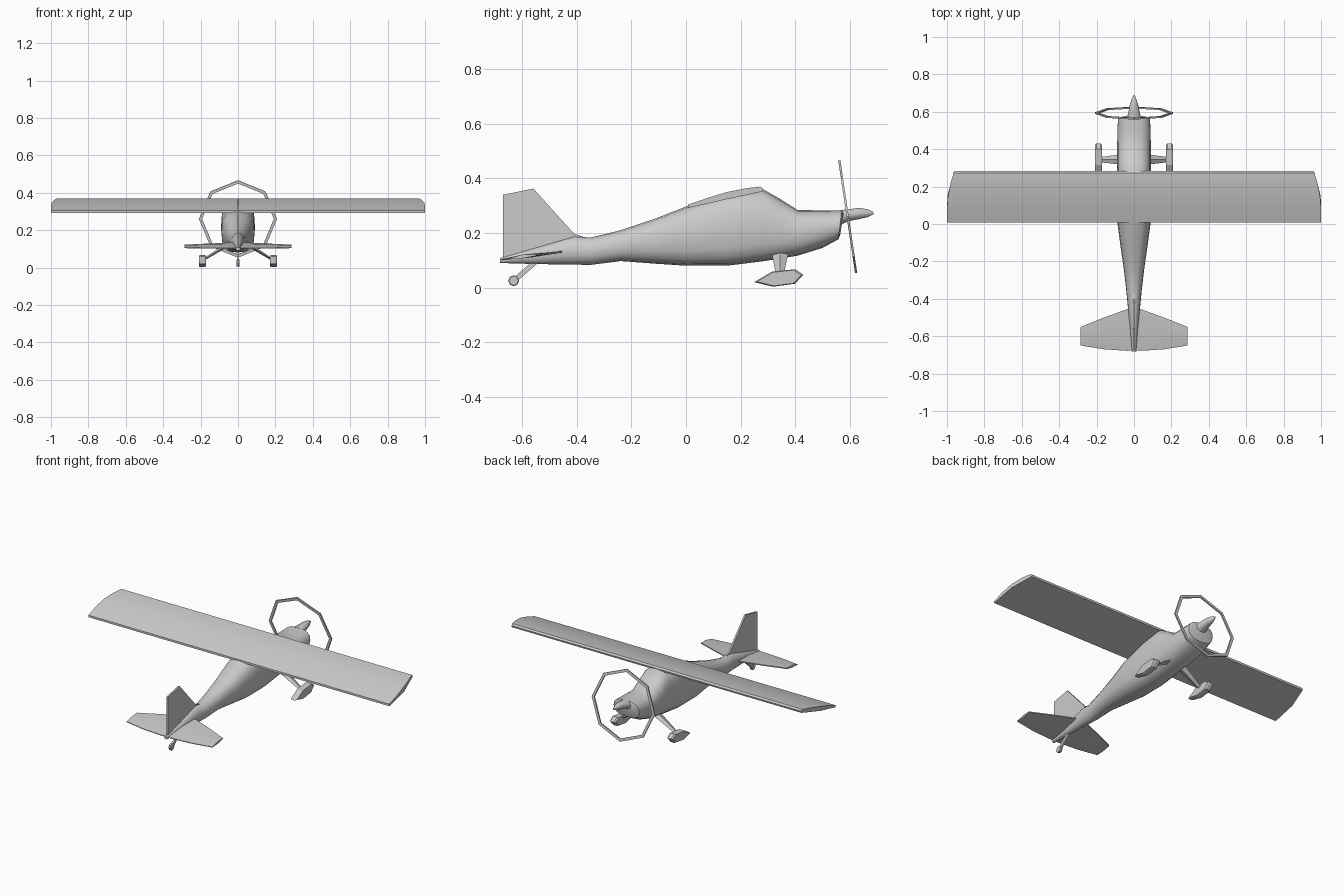
import bpy, bmesh
from math import sin, cos, pi, copysign, radians
from mathutils import Vector, Matrix

if "Cube" in bpy.data.objects:
    bpy.data.objects.remove(bpy.data.objects["Cube"])


def make(name, rings, smooth=None, mirror=False, closed=False):
    """Loft a list of equal-length vertex rings, capping the ends unless closed."""
    bm = bmesh.new()
    vs = [[bm.verts.new(p) for p in r] for r in rings]
    n = len(rings[0])
    pairs = list(zip(vs, vs[1:])) + ([(vs[-1], vs[0])] if closed else [])
    for a, b in pairs:
        for i in range(n):
            j = (i + 1) % n
            bm.faces.new((a[i], a[j], b[j], b[i]))
    if not closed:
        bm.faces.new(vs[0])
        bm.faces.new(vs[-1])
    bmesh.ops.recalc_face_normals(bm, faces=bm.faces)
    me = bpy.data.meshes.new(name)
    bm.to_mesh(me)
    bm.free()
    ob = bpy.data.objects.new(name, me)
    bpy.context.collection.objects.link(ob)
    if mirror:
        ob.modifiers.new("mirror", "MIRROR").use_mirror_merge = False
    if smooth:
        bpy.ops.object.select_all(action='DESELECT')
        ob.select_set(True)
        bpy.context.view_layer.objects.active = ob
        bpy.ops.object.shade_smooth_by_angle(angle=radians(smooth))
    return ob


def section(y, lo, hi, w, e=2.0, n=16, slant=0.0):
    """Superellipse cross-section in the xz plane, optionally leaning with height."""
    pts = []
    for i in range(n):
        a = 2 * pi * i / n
        c, s = cos(a), sin(a)
        x = w * copysign(abs(c) ** (2 / e), c)
        z = copysign(abs(s) ** (2 / e), s)
        pts.append((x, y + slant * z, (lo + hi) / 2 + z * (hi - lo) / 2))
    return pts


def plate(name, profile, x, t, smooth=None, mirror=False, edge=1.0):
    """Slab from a (y, z) outline; edge < 1 shrinks the outer faces."""
    cy = sum(p[0] for p in profile) / len(profile)
    cz = sum(p[1] for p in profile) / len(profile)
    rings = []
    for dx, k in ((-t, edge), (-t * .6, 1), (t * .6, 1), (t, edge)):
        rings.append([(x + dx, cy + (y - cy) * k, cz + (z - cz) * k) for y, z in profile])
    return make(name, rings, smooth, mirror)


# Fuselage: y, bottom, top, half width, squareness, slant
body = [(-.683, .09, .108, .012, 2, 0), (-.55, .086, .147, .023, 2, 0),
        (-.41, .084, .188, .036, 2, 0), (-.35, .083, .183, .042, 2, 0),
        (-.24, .097, .21, .055, 2.2, 0), (-.12, .088, .25, .072, 2.4, 0),
        (0, .08, .297, .088, 2.7, 0), (.15, .08, .342, .09, 2.9, 0),
        (.28, .096, .362, .09, 2.9, 0), (.345, .106, .325, .09, 2.7, 0),
        (.41, .117, .284, .09, 2.5, 0), (.5, .145, .283, .089, 2.5, 0),
        (.565, .177, .283, .085, 2.5, .006), (.572, .195, .275, .065, 2.3, .006)]
make("fuselage", [section(y, a, b, w, e, 16, s) for y, a, b, w, e, s in body], 40)

# Spinner
spin = [(.565, .228, .285, .04), (.595, .242, .288, .03), (.635, .25, .293, .023),
        (.665, .257, .288, .013), (.687, .268, .278, .004)]
make("spinner", [section(y, a, b, w, 2, 10) for y, a, b, w in spin], 50)

# Propeller ring: tilted octagonal hoop
hoop = []
tilt = Matrix.Rotation(radians(8.5), 4, 'X')
for i in range(8):
    a = pi / 2 + i * pi / 4
    ring = []
    for r, d in ((.209, -.004), (.209, .004), (.192, .004), (.192, -.004)):
        v = tilt @ Vector((r * cos(a), d, r * sin(a)))
        ring.append(v + Vector((0, .593, .26)))
    hoop.append(ring)
make("propeller_ring", hoop, closed=True)

# Wing: one airfoil lofted across the span with raked tips
foil = [(.008, .292), (.008, .304), (.08, .329), (.15, .35), (.22, .364),
        (.272, .37), (.283, .363), (.28, .352), (.15, .324)]
tip_x = [1, 1, 1, .995, .98, .965, .96, .963, .998]
rings = [[(s * x, y, z) for (y, z), x in zip(foil, tip_x)] for s in (-1, 1)]
make("wing", rings, 25)

# Tailplane half: x, rear y, front y; rises slightly toward the front
tail = []
for x, y0, y1 in ((0, -.676, -.45), (.035, -.678, -.455), (.16, -.67, -.50), (.285, -.65, -.55)):
    z0, z1 = .104 + (y0 + .68) * .12, .104 + (y1 + .68) * .12
    ym, zm = (y0 + y1) / 2, (z0 + z1) / 2
    tail.append([(x, y0, z0), (x, ym, zm + .007), (x, y1, z1 + .003),
                 (x, y1, z1 - .003), (x, ym, zm - .007), (x, y0, z0 - .004)])
make("tailplane", tail, 25, mirror=True)

# Vertical fin with a small fairing at its root
plate("fin", [(-.672, .10), (-.672, .34), (-.56, .363), (-.41, .197), (-.36, .18), (-.42, .14)],
      0, .005)

# Main wheels in fairings
plate("wheel_fairing", [(.25, .02), (.315, .058), (.40, .067), (.43, .047), (.40, .014), (.32, .003)],
      .19, .019, mirror=True, edge=.9)

# Main gear legs
leg = []
for x, z, y0, y1, t in ((.05, .125, .315, .375, .012), (.18, .045, .33, .358, .007)):
    ym = (y0 + y1) / 2
    leg.append([(x, y0, z), (x, ym, z + t), (x, y1, z), (x, ym, z - t)])
make("gear_leg", leg, mirror=True)

# Tail wheel and strut
strut = [[(dx, y + dy, z + dz) for dx, dy, dz in
          ((-.006, -.007, .006), (.006, -.007, .006), (.006, .007, -.006), (-.006, .007, -.006))]
         for y, z in ((-.545, .1), (-.625, .03))]
make("tail_strut", strut)
plate("tail_wheel", [(-.632 + .02 * cos(i * pi / 4), .025 + .02 * sin(i * pi / 4)) for i in range(8)],
      0, .008, edge=.85)
